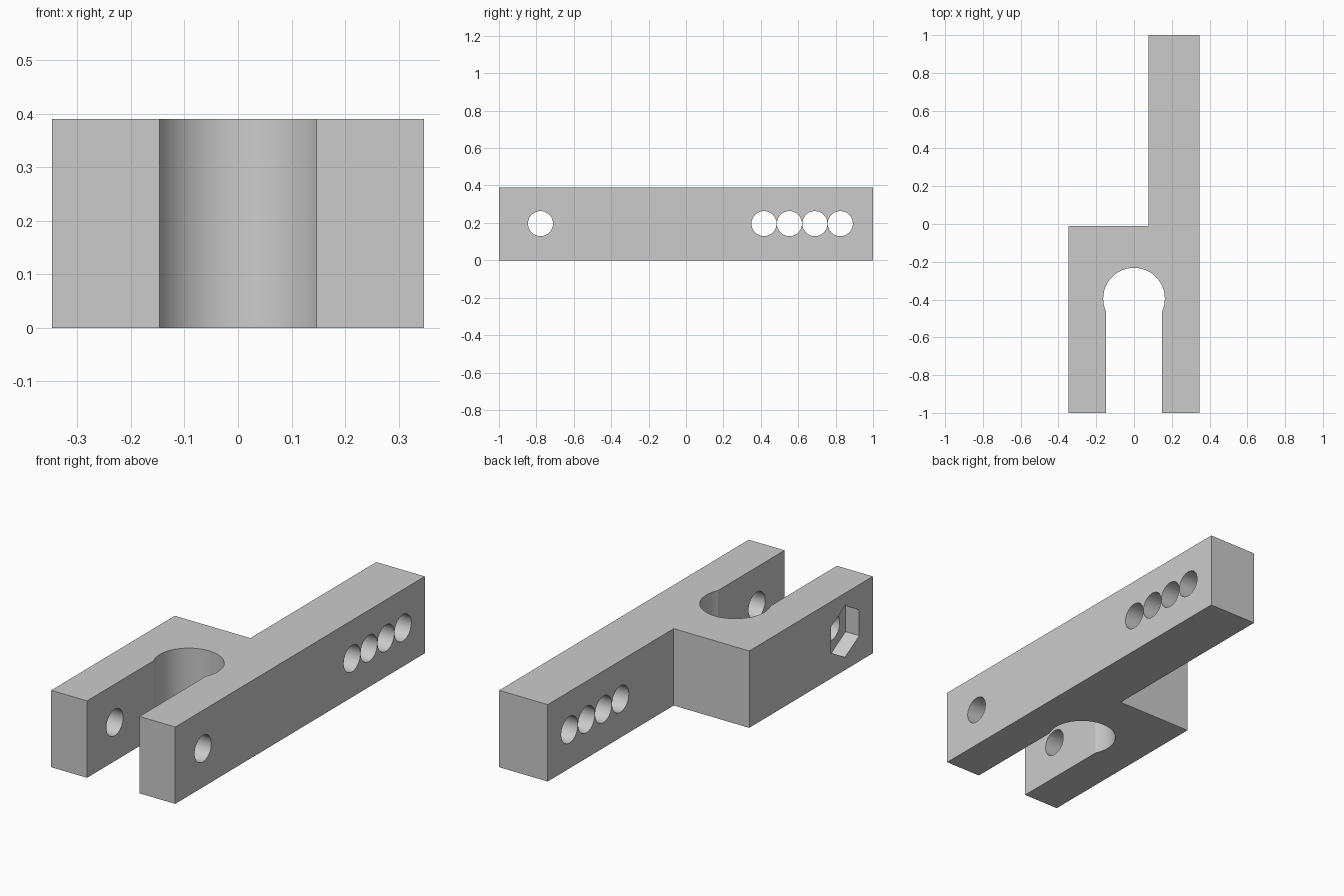
import bpy, bmesh, math
from mathutils import Matrix

cube = bpy.data.objects.get("Cube")
if cube:
    bpy.data.objects.remove(cube, do_unlink=True)

HALF_W, HEIGHT = 0.348, 0.39
STEP_X, STEP_Y = 0.076, -0.01
SLOT, BORE_R, BORE_Y = 0.147, 0.163, -0.395
HOLE_R, HOLE_Z = 0.067, 0.196

grey = bpy.data.materials.new("plain grey")
grey.use_nodes = True
colour = (0.6, 0.6, 0.6, 1)
grey.diffuse_color = colour
grey.node_tree.nodes["Principled BSDF"].inputs["Base Color"].default_value = colour


def make_object(name, bm):
    bmesh.ops.recalc_face_normals(bm, faces=bm.faces)
    mesh = bpy.data.meshes.new(name)
    bm.to_mesh(mesh)
    bm.free()
    obj = bpy.data.objects.new(name, mesh)
    bpy.context.collection.objects.link(obj)
    mesh.materials.append(grey)
    return obj


def cutter(name, sides, radius, y, x_from, x_to):
    """Prism along x with a corner pointing up."""
    bm = bmesh.new()
    place = Matrix.Translation(((x_from + x_to) / 2, y, HOLE_Z)) @ Matrix.Rotation(math.pi / 2, 4, 'Y')
    bmesh.ops.create_cone(bm, cap_ends=True, segments=sides, radius1=radius, radius2=radius,
                          depth=x_to - x_from, matrix=place @ Matrix.Rotation(math.pi / 2, 4, 'Z'))
    if sides == 6:
        # make sure a corner, not a flat, is at the top
        top = max(v.co.z for v in bm.verts)
        if top < HOLE_Z + radius * 0.95:
            bmesh.ops.rotate(bm, verts=bm.verts, cent=(0, y, HOLE_Z),
                             matrix=Matrix.Rotation(math.pi / 6, 3, 'X'))
    obj = make_object(name, bm)
    obj.hide_render = True
    return obj


# Bracket outline: fork with a keyhole slot and one long arm
start = -math.acos(SLOT / BORE_R)
sweep = math.pi - 2 * start
steps = 72
bore = [(BORE_R * math.cos(start + sweep * i / steps),
         BORE_Y + BORE_R * math.sin(start + sweep * i / steps)) for i in range(steps + 1)]
outline = ([(HALF_W, -1), (HALF_W, 1), (STEP_X, 1), (STEP_X, STEP_Y), (-HALF_W, STEP_Y),
            (-HALF_W, -1), (-SLOT, -1)] + bore[::-1] + [(SLOT, -1)])
bm = bmesh.new()
base = bm.faces.new([bm.verts.new((x, y, 0)) for x, y in outline])
raised = bmesh.ops.extrude_face_region(bm, geom=[base])["geom"]
bmesh.ops.translate(bm, vec=(0, 0, HEIGHT), verts=[v for v in raised if isinstance(v, bmesh.types.BMVert)])
bracket = make_object("fork_bracket", bm)

# Pin hole through both fork arms, nut pocket, row of holes in the long arm
cutters = [cutter("pin_hole_cutter", 48, HOLE_R, -0.778, -0.6, 0.6),
           cutter("nut_pocket_cutter", 6, 0.131, -0.778, -0.5, -HALF_W + 0.077)]
cutters += [cutter("row_hole_cutter", 48, HOLE_R, 0.417 + 0.136 * i, 0, 0.5) for i in range(4)]

bpy.context.view_layer.objects.active = bracket
for tool in cutters:
    mod = bracket.modifiers.new(tool.name, 'BOOLEAN')
    mod.operation = 'DIFFERENCE'
    mod.solver = 'EXACT'
    mod.object = tool
    bpy.ops.object.modifier_apply(modifier=mod.name)
    bpy.data.objects.remove(tool, do_unlink=True)

# Smooth bores, crisp edges
bpy.ops.object.select_all(action='DESELECT')
bracket.select_set(True)
bpy.ops.object.shade_smooth_by_angle(angle=math.radians(20))
